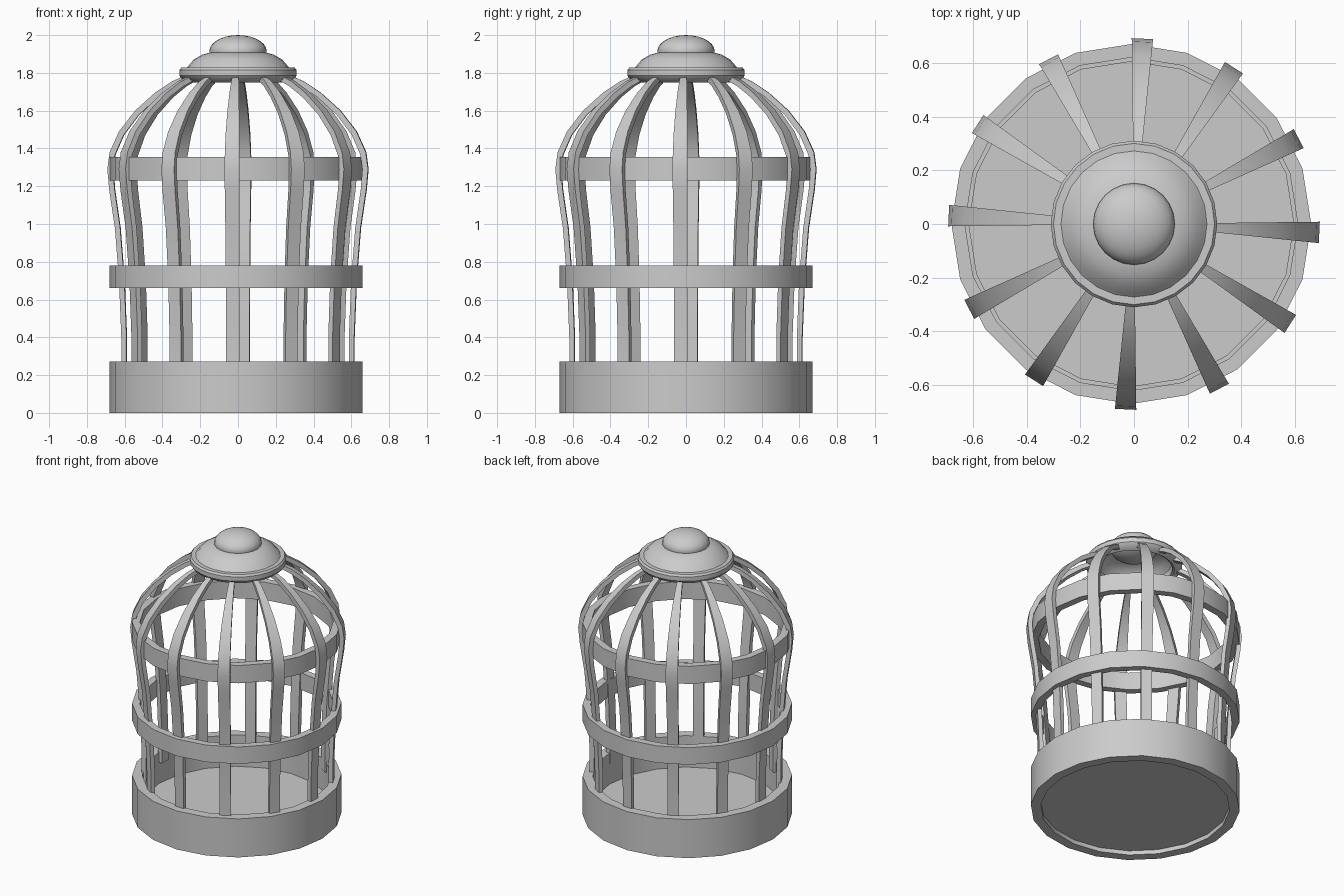
import bpy, bmesh
from math import sin, cos, pi, radians

if "Cube" in bpy.data.objects:
    bpy.data.objects.remove(bpy.data.objects["Cube"])

CX = -0.01  # hoops sit slightly off the bar axis


def finish(name, bm, angle=30):
    bmesh.ops.remove_doubles(bm, verts=bm.verts, dist=1e-5)
    bmesh.ops.recalc_face_normals(bm, faces=bm.faces)
    me = bpy.data.meshes.new(name)
    bm.to_mesh(me)
    bm.free()
    ob = bpy.data.objects.new(name, me)
    bpy.context.collection.objects.link(ob)
    bpy.ops.object.select_all(action='DESELECT')
    ob.select_set(True)
    bpy.context.view_layer.objects.active = ob
    bpy.ops.object.shade_smooth_by_angle(angle=radians(angle))
    return ob


def lathe(name, profile, sides, cx=0.0):
    """Closed (r, z) profile turned around the z axis."""
    bm = bmesh.new()
    rings = [[bm.verts.new((cx + r * cos(2 * pi * i / sides), r * sin(2 * pi * i / sides), z))
              for i in range(sides)] for r, z in profile]
    for a, b in zip(rings, rings[1:] + rings[:1]):
        for i in range(sides):
            j = (i + 1) % sides
            bm.faces.new((a[i], a[j], b[j], b[i]))
    return finish(name, bm)


def hoop(name, z0, z1, r_in, r_out=0.67):
    return lathe(name, [(r_in, z0), (r_out, z0), (r_out, z1), (r_in, z1)], 20, CX)


# Base wall and the two hoops
hoop("base_wall", 0.0, 0.272, 0.605)
hoop("lower_hoop", 0.66, 0.78, 0.62)
hoop("upper_hoop", 1.23, 1.355, 0.62)

# Floor, slightly raised inside the base wall
bm = bmesh.new()
bmesh.ops.create_cone(bm, cap_ends=True, segments=20, radius1=0.625, radius2=0.625, depth=0.02)
bmesh.ops.translate(bm, verts=bm.verts, vec=(CX, 0, 0.04))
finish("floor", bm)

# Bars: wedge-shaped strips whose width grows with the radius
outer = [(0.618, 0.2), (0.618, 0.4), (0.63, 0.7), (0.652, 0.98), (0.682, 1.18), (0.692, 1.29),
         (0.68, 1.38), (0.63, 1.49), (0.545, 1.6), (0.44, 1.695), (0.35, 1.755), (0.27, 1.79)]
inner = [(0.59, 0.2), (0.59, 0.4), (0.602, 0.7), (0.624, 0.98), (0.653, 1.18), (0.662, 1.29),
         (0.652, 1.365), (0.606, 1.47), (0.525, 1.578), (0.424, 1.67), (0.337, 1.728), (0.26, 1.765)]
for k in range(12):
    bm = bmesh.new()
    rows = []
    for (ro, zo), (ri, zi) in zip(outer, inner):
        row = []
        for r, z, d in ((ro, zo, 0.7), (ro, zo, -5.9), (ri, zi, -5.9), (ri, zi, 0.7)):
            a = radians(k * 30 + d)
            row.append(bm.verts.new((r * cos(a), r * sin(a), z)))
        rows.append(row)
    for a, b in zip(rows, rows[1:]):
        for i in range(4):
            j = (i + 1) % 4
            bm.faces.new((a[i], a[j], b[j], b[i]))
    bm.faces.new(rows[0])
    bm.faces.new(rows[-1])
    finish(f"bar_{k + 1:02d}", bm)

# Domed cap with a rolled rim, hollow underneath
cap = [(0.0, 1.915), (0.14, 1.91), (0.19, 1.896), (0.235, 1.87), (0.262, 1.838), (0.272, 1.828),
       (0.3, 1.828), (0.31, 1.815), (0.31, 1.785), (0.295, 1.765), (0.26, 1.75),
       (0.245, 1.76), (0.245, 1.81), (0.215, 1.85), (0.16, 1.88), (0.0, 1.895)]
lathe("cap", cap, 24)

# Flattened ball knob set through the cap
bm = bmesh.new()
bmesh.ops.create_uvsphere(bm, u_segments=24, v_segments=14, radius=1)
bmesh.ops.scale(bm, verts=bm.verts, vec=(0.152, 0.152, 0.085))
bmesh.ops.translate(bm, verts=bm.verts, vec=(0, 0, 1.915))
finish("knob", bm, 50)
